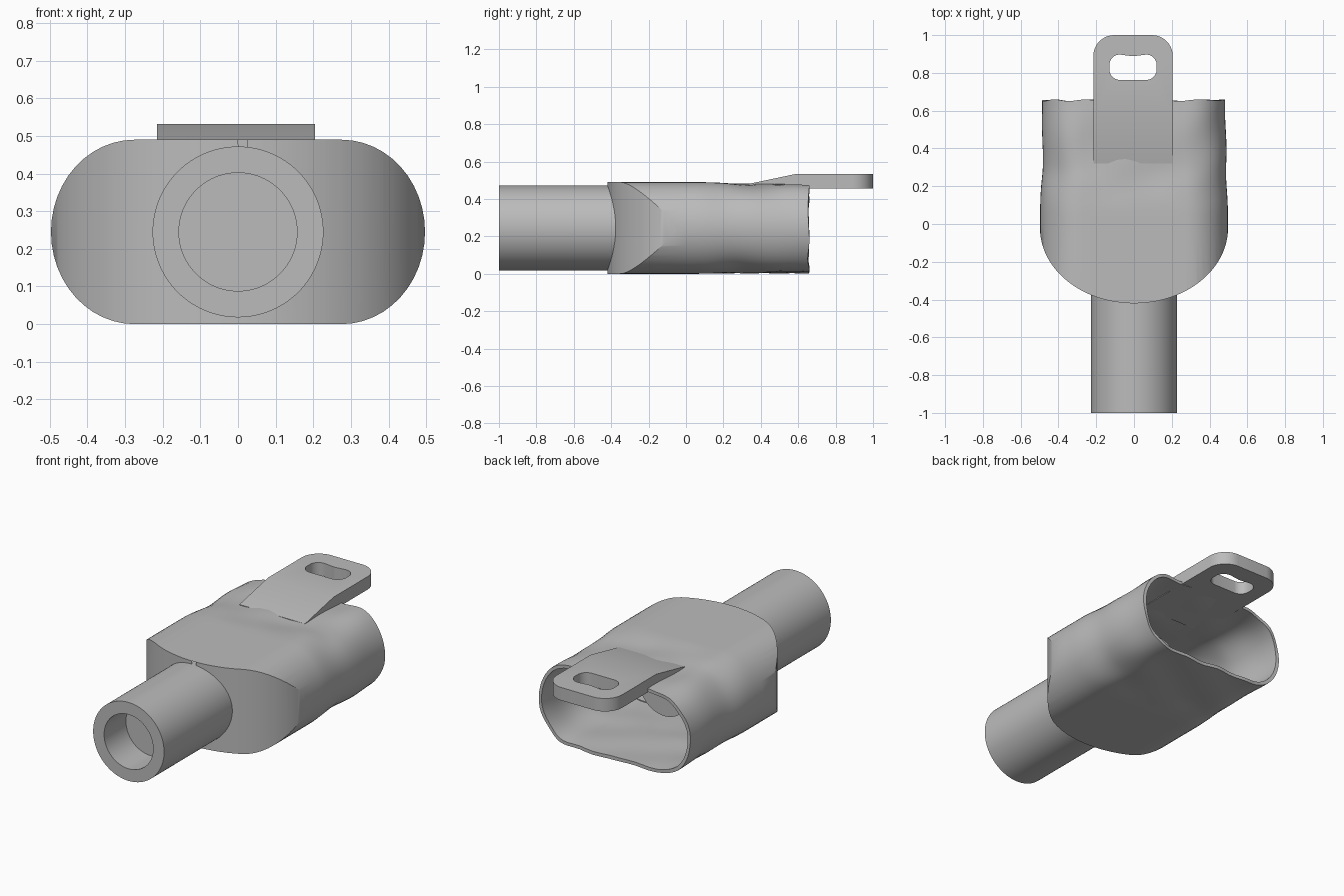
import bpy, bmesh, math
from math import sin, cos, pi, sqrt

if "Cube" in bpy.data.objects:
    bpy.data.objects.remove(bpy.data.objects["Cube"], do_unlink=True)

grey = bpy.data.materials.new("plain grey")
grey.use_nodes = True
colour = (0.5, 0.5, 0.5, 1)
grey.diffuse_color = colour
grey.node_tree.nodes["Principled BSDF"].inputs["Base Color"].default_value = colour

MID = 0.245  # height of the shared centre axis


def finish(name, bm):
    bmesh.ops.recalc_face_normals(bm, faces=bm.faces)
    mesh = bpy.data.meshes.new(name)
    bm.to_mesh(mesh)
    bm.free()
    mesh.materials.append(grey)
    ob = bpy.data.objects.new(name, mesh)
    bpy.context.collection.objects.link(ob)
    return ob


def loft(name, rings, closed=False):
    """Skin a list of rings; cap the ends, or join last to first."""
    bm = bmesh.new()
    loops = [[bm.verts.new(p) for p in ring] for ring in rings]
    n = len(loops[0])
    pairs = list(zip(loops, loops[1:]))
    if closed:
        pairs.append((loops[-1], loops[0]))
    else:
        bm.faces.new(loops[0])
        bm.faces.new(loops[-1])
    for a, b in pairs:
        for i in range(n):
            j = (i + 1) % n
            bm.faces.new((a[i], a[j], b[j], b[i]))
    return finish(name, bm)


def boolean(ob, cutter, operation):
    mod = ob.modifiers.new(operation.title(), "BOOLEAN")
    mod.operation, mod.solver, mod.object = operation, "EXACT", cutter
    bpy.context.view_layer.objects.active = ob
    bpy.ops.object.modifier_apply(modifier=mod.name)
    bpy.data.objects.remove(cutter, do_unlink=True)


def smooth(ob, angle=30):
    bpy.ops.object.select_all(action="DESELECT")
    ob.select_set(True)
    bpy.context.view_layer.objects.active = ob
    bpy.ops.object.shade_smooth_by_angle(angle=math.radians(angle))


def section(inset=0.0):
    """Flat-topped oval with elliptical sides, as (x, dz)."""
    pts, steps = [], 24
    for side, start in ((1, -pi / 2), (-1, pi / 2)):
        for i in range(steps + 1):
            a = start + pi * i / steps
            pts.append((side * 0.275 + (0.222 - inset) * cos(a), (0.245 - inset) * sin(a)))
        for i in range(1, 12):
            pts.append((side * 0.275 * (1 - i / 6), side * (0.245 - inset)))
    return pts


def oval_block(name, inset, y0, y1):
    return loft(name, [[(x, y, MID + z) for x, z in section(inset)] for y in (y0, y1)])


def bow_block(name, inset, back):
    """Upright prism whose front is a half ellipse in plan."""
    a, b = 0.498 - inset, 0.4 - inset
    plan = [(a * cos(pi + pi * i / 64), -0.02 + b * sin(pi + pi * i / 64)) for i in range(65)]
    plan += [(a, back), (-a, back)]
    return loft(name, [[(x, y, z) for x, y in plan] for z in (-0.1, 0.6)])


def cylinder(name, r, y0, y1, n=96):
    ring = [(r * cos(2 * pi * i / n), MID + r * sin(2 * pi * i / n)) for i in range(n)]
    return loft(name, [[(x, y, z) for x, z in ring] for y in (y0, y1)])


# Rounded front housing with its hollow and the pipe opening
housing = oval_block("housing", 0, -0.6, 0)
boolean(housing, bow_block("bow", 0, 0.3), "INTERSECT")
hollow = oval_block("hollow", 0.025, -0.6, 0.2)
boolean(hollow, bow_block("inner_bow", 0.03, 0.3), "INTERSECT")
boolean(housing, hollow, "DIFFERENCE")
boolean(housing, cylinder("opening", 0.157, -0.8, 0.2), "DIFFERENCE")
smooth(housing)

# Pipe
pipe = cylinder("pipe", 0.227, -1, -0.37)
boolean(pipe, cylinder("bore", 0.157, -1.1, -0.2), "DIFFERENCE")
smooth(pipe)


# Soft, slightly crumpled sleeve with an open back
def sleeve_ring(y, inset):
    t = min(1, max(0, (y - 0.06) / 0.25))
    t = t * t * (3 - 2 * t)
    ring = []
    for x, z in section(inset):
        ripple = 0.003 * t * (sin(23 * x + 9 * y) + sin(17 * y - 11 * x + 8 * z))
        up = z / 0.245
        dx = -x * 0.022 * t + ripple * x * 1.5
        dz = -up * (0.013 * t if z > 0 else 0.007 * t) + up * ripple
        edge = 0.005 * sin(31 * x + 14 * z) * max(0, (y - 0.6) / 0.06)
        ring.append((x + dx, y + edge, MID + z + dz))
    return ring


levels = [0.655 * i / 32 for i in range(33)]
rings = [sleeve_ring(y, 0) for y in levels]
rings += [sleeve_ring(y, 0.02) for y in reversed(levels)]
smooth(loft("sleeve", rings, closed=True), 45)


# Latch tab: ramp, flat plate, rounded outer corners and a slot
def corner(cx, cy, r, a0):
    return [(cx + r * cos(a0 + pi / 2 * i / 10), cy + r * sin(a0 + pi / 2 * i / 10)) for i in range(11)]


CX, HALF, R = -0.005, 0.21, 0.11
outline = [(CX - HALF, 0.32), (CX + HALF, 0.32)]
outline += corner(CX + HALF - R, 1 - R, R, 0) + corner(CX - HALF + R, 1 - R, R, pi / 2)
tab = loft("latch_tab", [[(x, y, z) for x, y in outline] for z in (0.457, 0.532)])

slot_plan = []
for k, (sx, sy) in enumerate(((1, 1), (-1, 1), (-1, -1), (1, -1))):
    slot_plan += corner(CX + sx * 0.07, 0.83 + sy * 0.012, 0.055, k * pi / 2)
    if k == 0:
        slot_plan.append((CX, 0.888))
boolean(tab, loft("slot", [[(x, y, z) for x, y in slot_plan] for z in (0.3, 0.7)]), "DIFFERENCE")

ramp = [(0.2, 0.452), (0.58, 0.532), (0.58, 0.7), (0.2, 0.7)]
boolean(tab, loft("ramp", [[(x, y, z) for y, z in ramp] for x in (-0.4, 0.4)]), "DIFFERENCE")
smooth(tab, 12)
